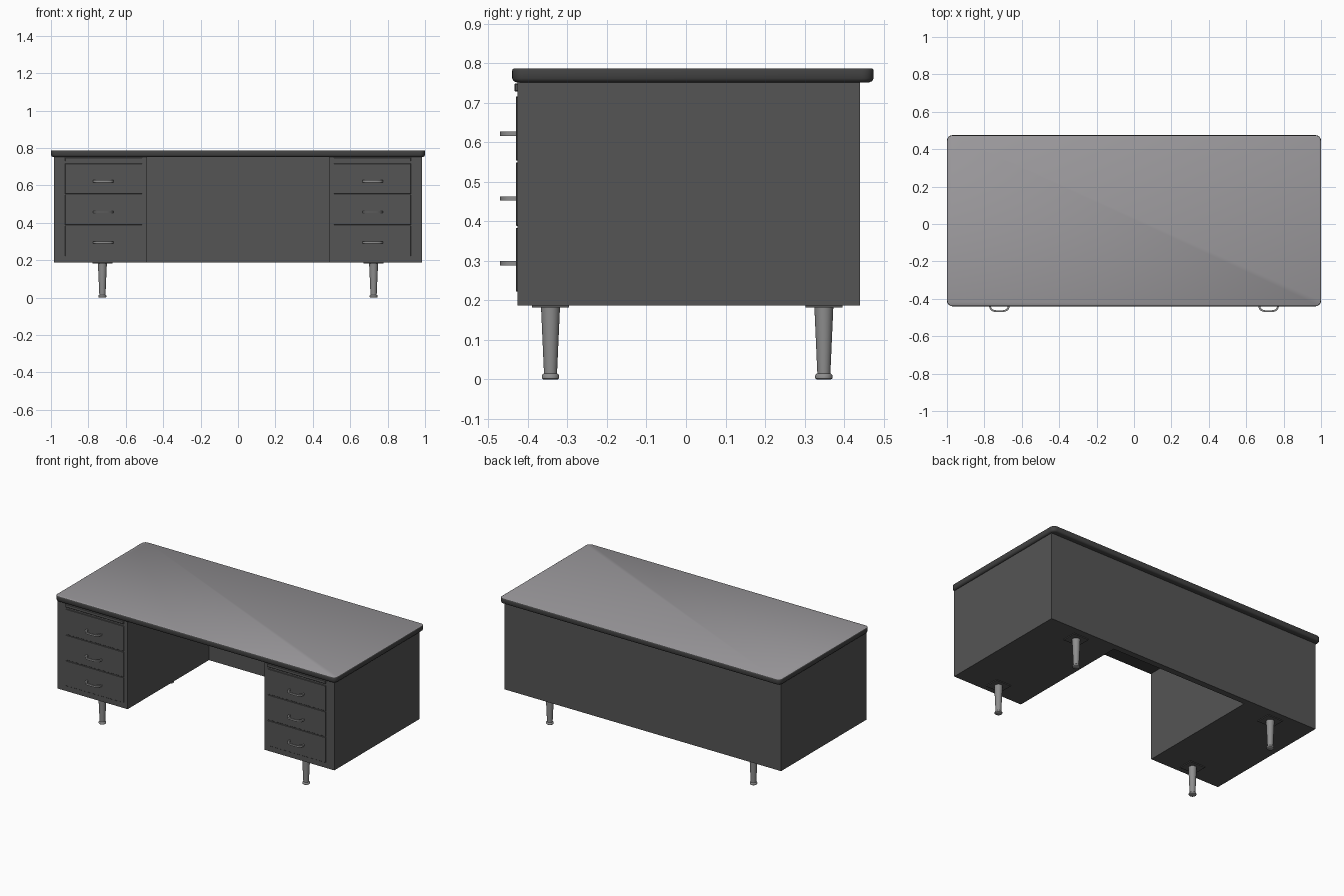
import bpy, bmesh, math
from mathutils import Vector

if "Cube" in bpy.data.objects:
    bpy.data.objects.remove(bpy.data.objects["Cube"])


def material(name, rgb):
    m = bpy.data.materials.new(name)
    m.diffuse_color = (*rgb, 1)
    m.use_nodes = True
    m.node_tree.nodes["Principled BSDF"].inputs["Base Color"].default_value = m.diffuse_color
    return m


BODY = material("charcoal_paint", (0.09, 0.09, 0.09))
EDGE = material("dark_edge_band", (0.055, 0.055, 0.055))
TOP = material("grey_laminate", (0.33, 0.32, 0.335))
METAL = material("brushed_metal", (0.27, 0.27, 0.27))


def finish(name, bm, mats, smooth=False):
    bmesh.ops.recalc_face_normals(bm, faces=bm.faces)
    me = bpy.data.meshes.new(name)
    bm.to_mesh(me)
    bm.free()
    ob = bpy.data.objects.new(name, me)
    bpy.context.collection.objects.link(ob)
    for m in mats:
        me.materials.append(m)
    if smooth:
        bpy.ops.object.select_all(action='DESELECT')
        ob.select_set(True)
        bpy.context.view_layer.objects.active = ob
        bpy.ops.object.shade_smooth_by_angle(angle=math.radians(40))
    return ob


def box(name, x, y, z, mat, bevel=0.0):
    bm = bmesh.new()
    bmesh.ops.create_cube(bm, size=1)
    for v in bm.verts:
        v.co = Vector((lo + (hi - lo) * (c + 0.5) for c, (lo, hi) in zip(v.co, (x, y, z))))
    if bevel:
        bmesh.ops.bevel(bm, geom=bm.edges[:], offset=bevel, segments=1, affect='EDGES')
    return finish(name, bm, [mat])


def loft(bm, rings):
    """Skin closed rings of points and cap both ends."""
    rings = [[bm.verts.new(p) for p in r] for r in rings]
    n = len(rings[0])
    for a, b in zip(rings, rings[1:]):
        for i in range(n):
            bm.faces.new((a[i], a[(i + 1) % n], b[(i + 1) % n], b[i]))
    bm.faces.new(rings[0])
    bm.faces.new(rings[-1])


# desk top: rounded rectangle with a soft dark rim and a laminate surface
def rounded_rect(inset, z, hx=1.0, y0=-0.44, y1=0.475, r=0.03, seg=6):
    pts = []
    corners = ((hx, y1, 0), (-hx, y1, 90), (-hx, y0, 180), (hx, y0, 270))
    for cx, cy, a0 in corners:
        px = cx - math.copysign(r, cx)
        py = cy - math.copysign(r, cy)
        for i in range(seg + 1):
            a = math.radians(a0 + 90 * i / seg)
            pts.append((px + (r - inset) * math.cos(a), py + (r - inset) * math.sin(a), z))
    return pts


bm = bmesh.new()
loft(bm, [rounded_rect(i, z) for i, z in
          ((0.012, 0.752), (0.004, 0.755), (0, 0.762), (0, 0.782), (0.001, 0.785), (0.004, 0.787))])
bm.normal_update()
for f in bm.faces:
    if min(v.co.z for v in f.verts) > 0.786:
        f.material_index = 1
finish("desk_top", bm, [EDGE, TOP], smooth=True)

# back panel closing the knee space
box("back_panel", (-0.487, 0.487), (0.40, 0.44), (0.187, 0.753), BODY)


# bow handle: flat strap swept along half a superellipse
def handle(name, cx, cz, w=0.055, depth=0.043, t=0.009, h=0.011):
    def arc(rx, ry, n=16):
        out = []
        for i in range(n + 1):
            a = math.pi * i / n
            c, s = math.cos(a), math.sin(a)
            out.append((cx + rx * math.copysign(abs(c) ** 0.65, c), -0.428 - ry * abs(s) ** 0.65))
        return out
    outline = arc(w, depth) + arc(w - t, depth - t)[::-1]
    n = len(outline) // 2
    bm = bmesh.new()
    lo = [bm.verts.new((x, y, cz - h / 2)) for x, y in outline]
    hi = [bm.verts.new((x, y, cz + h / 2)) for x, y in outline]
    m = 2 * n
    for i in range(m):
        j = (i + 1) % m
        bm.faces.new((lo[i], lo[j], hi[j], hi[i]))
    for i in range(n - 1):
        for r in (lo, hi):
            bm.faces.new((r[i], r[i + 1], r[m - 2 - i], r[m - 1 - i]))
    finish(name, bm, [METAL], smooth=True)


# tapered leg with a flared foot
def leg(name, x, y, seg=24):
    prof = ((0.018, 0), (0.022, 0.003), (0.022, 0.010), (0.019, 0.014),
            (0.0165, 0.015), (0.024, 0.183))
    bm = bmesh.new()
    loft(bm, [[(x + r * math.cos(2 * math.pi * i / seg), y + r * math.sin(2 * math.pi * i / seg), z)
               for i in range(seg)] for r, z in prof])
    finish(name, bm, [METAL], smooth=True)


for side, s in (("left", -1), ("right", 1)):
    def span(a, b):
        return tuple(sorted((s * a, s * b)))

    # drawer pedestal
    box(side + "_pedestal", span(0.487, 0.985), (-0.427, 0.44), (0.187, 0.753), BODY)

    # pull-out writing board under the top
    box(side + "_pull_out_board", span(0.512, 0.925), (-0.434, -0.42), (0.729, 0.749), BODY, 0.002)

    # three drawers with handles
    for i, (z0, z1, hz) in enumerate(((0.222, 0.384, 0.294), (0.389, 0.549, 0.458), (0.554, 0.716, 0.622))):
        box(f"{side}_drawer_{i + 1}", span(0.512, 0.925), (-0.431, -0.42), (z0, z1), BODY, 0.0015)
        handle(f"{side}_handle_{i + 1}", s * 0.72, hz)

    # legs and mounting plates
    for end, y in (("front", -0.343), ("back", 0.349)):
        leg(f"{side}_{end}_leg", s * 0.725, y)
        box(f"{side}_{end}_leg_plate", span(0.671, 0.779), (y - 0.047, y + 0.047), (0.182, 0.188), BODY)
